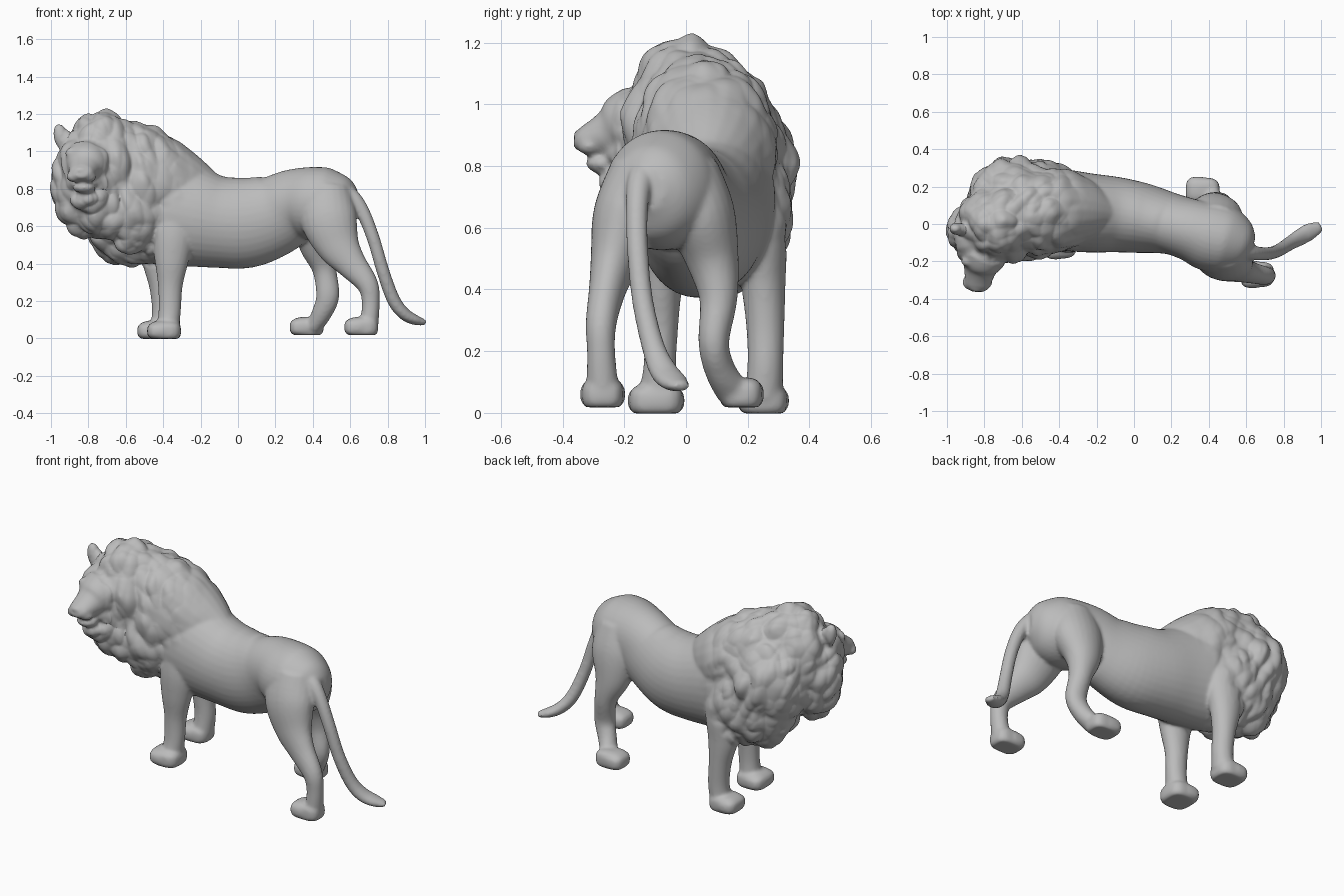
import bpy, bmesh, math
from mathutils import Vector, Matrix, noise
from mathutils.bvhtree import BVHTree

fur = bpy.data.materials.new("grey_fur")
fur.diffuse_color = (0.5, 0.5, 0.5, 1)


def spline(p0, p1, p2, p3, t):
    return [0.5 * (2 * b + (c - a) * t + (2 * a - 5 * b + 4 * c - d) * t * t
                   + (3 * b - a - 3 * c + d) * t ** 3)
            for a, b, c, d in zip(p0, p1, p2, p3)]


def loft(bm, rings, side=(0, 1, 0), n=24, steps=5):
    """Closed limb through rings of (x, y, z, half width, half depth)."""
    ext = [rings[0]] + rings + [rings[-1]]
    path = [spline(*ext[i:i + 4], k / steps)
            for i in range(len(rings) - 1) for k in range(steps)] + [rings[-1]]
    loops = []
    for i, ring in enumerate(path):
        a, b = path[max(i - 1, 0)], path[min(i + 1, len(path) - 1)]
        t = (Vector(b[:3]) - Vector(a[:3])).normalized()
        s = Vector(side)
        s = (s - t * s.dot(t)).normalized()
        u = t.cross(s)
        c = Vector(ring[:3])
        loops.append([bm.verts.new(c + s * ring[3] * math.cos(q) + u * ring[4] * math.sin(q))
                      for q in (2 * math.pi * j / n for j in range(n))])
    for l0, l1 in zip(loops, loops[1:]):
        for j in range(n):
            bm.faces.new((l0[j], l0[(j + 1) % n], l1[(j + 1) % n], l1[j]))
    bm.faces.new(loops[0][::-1])
    bm.faces.new(loops[-1])


def blob(bm, centre, radii, floor=None, tilt=0, power=1):
    """Ellipsoid (boxier for power < 1), optionally cut at a floor or tilted."""
    m = Matrix.Translation(centre) @ Matrix.Rotation(tilt, 4, 'Y')
    new = bmesh.ops.create_uvsphere(bm, u_segments=28, v_segments=18, radius=1)
    for v in new["verts"]:
        p = [math.copysign(abs(c) ** power, c) * r for c, r in zip(v.co, radii)]
        v.co = m @ Vector(p)
        if floor is not None:
            v.co.z = max(v.co.z, floor)


skin = bmesh.new()

# Mane: skull cap, neck slope, chest, face ruff, shoulder tuft and beard
blob(skin, (-.71, .01, .905), (.24, .215, .305))
blob(skin, (-.735, -.045, 1.02), (.15, .135, .165))
blob(skin, (-.65, .13, .80), (.25, .22, .27))
blob(skin, (-.56, .14, .66), (.27, .205, .275))
blob(skin, (-.815, -.04, .82), (.185, .16, .27))
blob(skin, (-.80, -.17, .745), (.10, .11, .075))
blob(skin, (-.72, -.07, .68), (.17, .14, .15))
blob(skin, (-.56, -.045, .74), (.18, .14, .29))
loft(skin, [(-.72, .02, .98, .18, .2), (-.56, .06, .92, .22, .235), (-.42, .075, .83, .225, .245),
            (-.28, .07, .76, .18, .215), (-.14, .05, .70, .09, .16)])
mane_shape = BVHTree.FromBMesh(skin)

# Torso, curving towards the near side at the hips
loft(skin, [(-.62, .12, .72, .12, .16), (-.52, .11, .70, .19, .26), (-.4, .08, .68, .215, .29),
            (-.25, .06, .65, .212, .27), (-.1, .05, .622, .202, .245), (.05, .03, .62, .187, .242),
            (.2, 0, .662, .163, .218), (.3, -.03, .715, .165, .19), (.4, -.065, .722, .185, .195),
            (.5, -.09, .72, .178, .188), (.585, -.115, .725, .13, .14), (.63, -.13, .725, .06, .07)], n=36)
# Front legs
loft(skin, [(-.35, -.03, .74, .09, .13), (-.348, -.065, .56, .087, .118), (-.355, -.08, .42, .07, .092),
            (-.362, -.08, .28, .055, .066), (-.365, -.085, .15, .053, .06), (-.375, -.09, .05, .066, .06)])
loft(skin, [(-.42, .2, .74, .09, .12), (-.425, .235, .56, .09, .115), (-.425, .25, .42, .073, .09),
            (-.41, .257, .28, .062, .065), (-.4, .257, .15, .058, .06), (-.41, .25, .05, .064, .06)])
# Hind legs, the near one stretched back and the far one stepping forward
loft(skin, [(.47, -.13, .77, .12, .14), (.485, -.195, .64, .107, .152), (.535, -.23, .5, .08, .118),
            (.605, -.255, .4, .06, .083), (.692, -.275, .29, .05, .058), (.71, -.275, .19, .046, .048),
            (.70, -.27, .07, .054, .05)])
loft(skin, [(.43, -.01, .77, .12, .14), (.43, .045, .64, .115, .15), (.43, .085, .5, .087, .105),
            (.462, .105, .37, .062, .065), (.48, .09, .23, .05, .062), (.45, .11, .14, .05, .054),
            (.41, .15, .07, .055, .045)])
# Paws: heel pad plus a toe pad towards the front
for x, y, z, w in ((-.392, -.097, 0, .088), (-.445, .25, 0, .079),
                   (.662, -.27, .02, .068), (.37, .18, .02, .068)):
    blob(skin, (x, y, z + .04), (.088, w, .055), floor=z - .002, power=.65)
    blob(skin, (x - .028, y, z + .04), (.066, w + .005, .046), floor=z - .002, power=.65)
# Tail with a thicker tuft
loft(skin, [(.52, -.12, .80, .05, .05), (.6, -.145, .765, .044, .044), (.665, -.158, .68, .037, .038),
            (.725, -.157, .53, .035, .035), (.775, -.14, .36, .035, .035), (.83, -.105, .21, .038, .036),
            (.885, -.072, .135, .046, .034), (.945, -.038, .10, .046, .028), (1.0, -.012, .085, .026, .016)],
     n=16)

# Head facing the near side: skull, muzzle, jaw, brows, cheeks and ears
loft(skin, [(-.79, .02, .95, .12, .13), (-.80, -.1, .945, .145, .135), (-.81, -.185, .93, .122, .118),
            (-.822, -.24, .906, .09, .088), (-.832, -.295, .892, .074, .06), (-.838, -.34, .885, .06, .04),
            (-.84, -.36, .888, .035, .024)], side=(1, 0, 0))
blob(skin, (-.822, -.262, .808), (.062, .062, .034))
blob(skin, (-.81, -.19, .84), (.10, .08, .07))
blob(skin, (-.84, -.345, .9), (.036, .02, .018))
for s in (-1, 1):
    blob(skin, (-.82 + s * .062, -.2, .99), (.042, .03, .035))
    blob(skin, (-.838 + s * .038, -.312, .865), (.042, .04, .03))
blob(skin, (-.945, -.025, 1.075), (.04, .034, .075), tilt=-.25)
blob(skin, (-.685, -.13, 1.05), (.04, .035, .055), tilt=.3)

# Blend all parts into one continuous skin
bmesh.ops.recalc_face_normals(skin, faces=skin.faces)
me = bpy.data.meshes.new("lion_body")
skin.to_mesh(me)
skin.free()
lion = bpy.data.objects.new("lion_body", me)
bpy.context.collection.objects.link(lion)
bpy.context.view_layer.objects.active = lion
lion.select_set(True)
mod = lion.modifiers.new("skin", 'REMESH')
mod.mode = 'VOXEL'
mod.voxel_size = .0095
mod = lion.modifiers.new("soften", 'SMOOTH')
mod.factor = 0.5
mod.iterations = 7
for m in list(lion.modifiers):
    bpy.ops.object.modifier_apply(modifier=m.name)


def locks(co):
    """Crumpled, tufted mane relief, elongated downwards and fading over the back."""
    gap = mane_shape.find_nearest(co)[3]
    fade = min(1, max(0, (-.24 - co.x) / .25)) * min(1, max(0, (.04 - gap) / .025))
    if fade == 0 or co.z < .36:
        return 0
    p = Vector((co.x * 9, co.y * 9, co.z * 6 + co.x * 3))
    crease = abs(noise.noise(p))
    cell = noise.voronoi(p * 1.3 + Vector((3, 1, 2)))[0][0]
    return fade * (.035 * (crease - .2) + .025 * (.45 - cell) + .003)


moves = [v.normal * locks(v.co) for v in lion.data.vertices]
for v, d in zip(lion.data.vertices, moves):
    v.co += d
lion.data.materials.clear()
lion.data.materials.append(fur)
bpy.ops.object.shade_smooth_by_angle(angle=math.radians(50))
